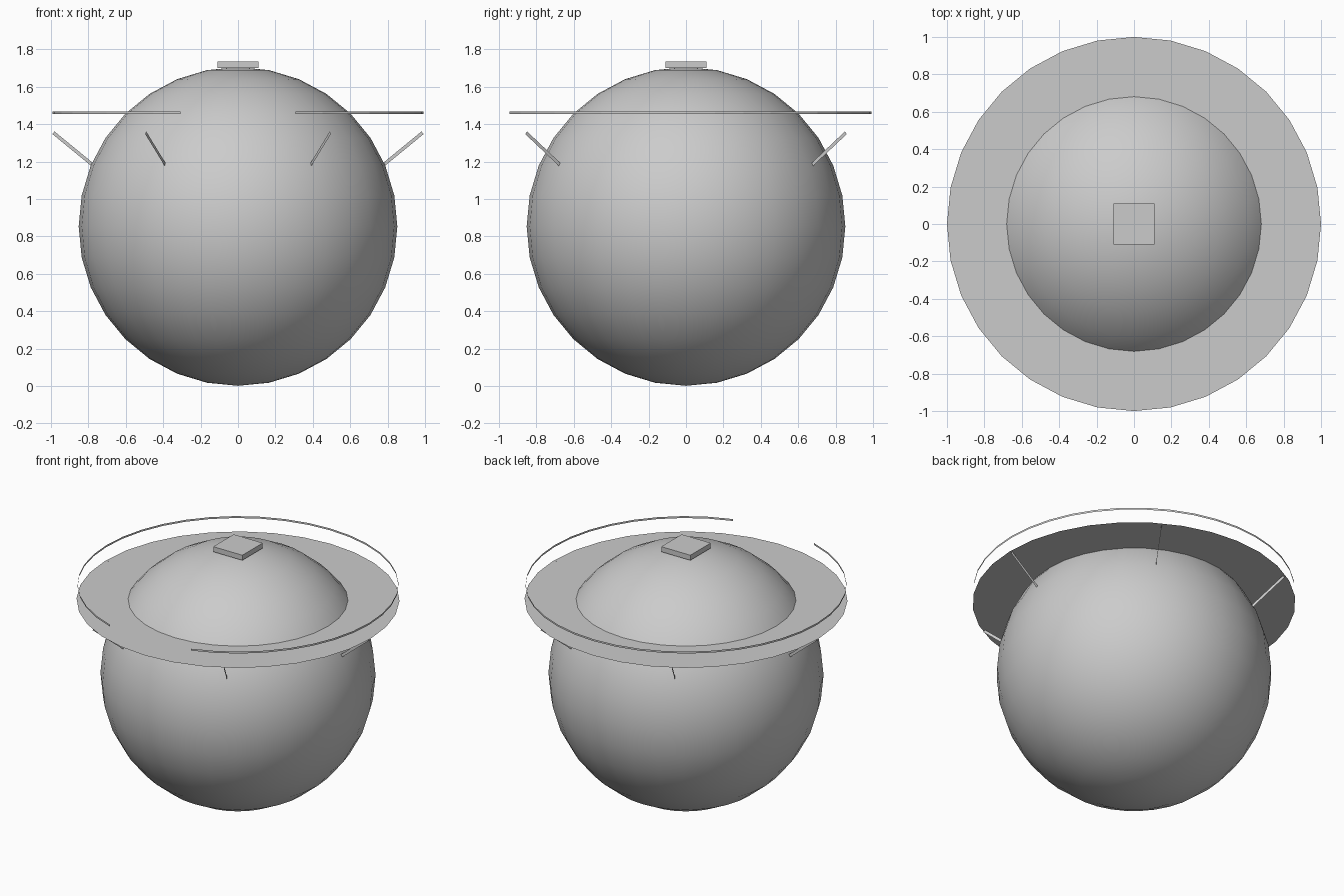
import bpy, bmesh, math

if "Cube" in bpy.data.objects:
    bpy.data.objects.remove(bpy.data.objects["Cube"])

R, CZ = 0.852, 0.853      # tank radius and centre height
DECK_Z, DECK_R = 1.36, 1.0


def mesh_object(name, build):
    bm = bmesh.new()
    build(bm)
    me = bpy.data.meshes.new(name)
    bm.to_mesh(me)
    bm.free()
    ob = bpy.data.objects.new(name, me)
    bpy.context.collection.objects.link(ob)
    return ob


def ring_strip(bm, profile, start, sweep, steps):
    """Sweep two (radius, z) points around z as a thin sheet."""
    rows = []
    for i in range(steps + 1):
        a = start + sweep * i / steps
        rows.append([bm.verts.new((r * math.cos(a), r * math.sin(a), z)) for r, z in profile])
    for p, q in zip(rows, rows[1:]):
        bm.faces.new((p[0], q[0], q[1], p[1]))
    bmesh.ops.remove_doubles(bm, verts=bm.verts, dist=1e-5)


# Spherical tank
bpy.ops.mesh.primitive_uv_sphere_add(segments=32, ring_count=16, radius=R, location=(0, 0, CZ))
tank = bpy.context.object
tank.name = "tank"
bpy.ops.object.shade_smooth()

# Square hatch on top
bpy.ops.mesh.primitive_cube_add(size=1, location=(0, 0, 1.7175))
hatch = bpy.context.object
hatch.name = "top_hatch"
hatch.scale = (0.22, 0.22, 0.035)

# Sheet walkway around the tank
mesh_object("walkway", lambda bm: ring_strip(
    bm, [(0.665, DECK_Z), (DECK_R, DECK_Z)], 0, 2 * math.pi, 32))

# Hand rail band, open at the front
gap = math.radians(18)
mesh_object("hand_rail", lambda bm: ring_strip(
    bm, [(0.993, 1.455), (0.993, 1.468)], -math.pi / 2 + gap, 2 * math.pi - 2 * gap, 36))


# Six flat radial braces under the walkway
def brace(bm, angle):
    (r0, z0), (r1, z1) = (0.765, 1.172), (0.987, 1.354)
    length = math.hypot(r1 - r0, z1 - z0)
    nr, nz = -(z1 - z0) / length * 0.009, (r1 - r0) / length * 0.009
    pts = [(r0 - nr, z0 - nz), (r1 - nr, z1 - nz), (r1 + nr, z1 + nz), (r0 + nr, z0 + nz)]
    bm.faces.new([bm.verts.new((r * math.cos(angle), r * math.sin(angle), z)) for r, z in pts])


for i in range(6):
    mesh_object(f"brace_{i + 1}", lambda bm: brace(bm, i * math.pi / 3))
